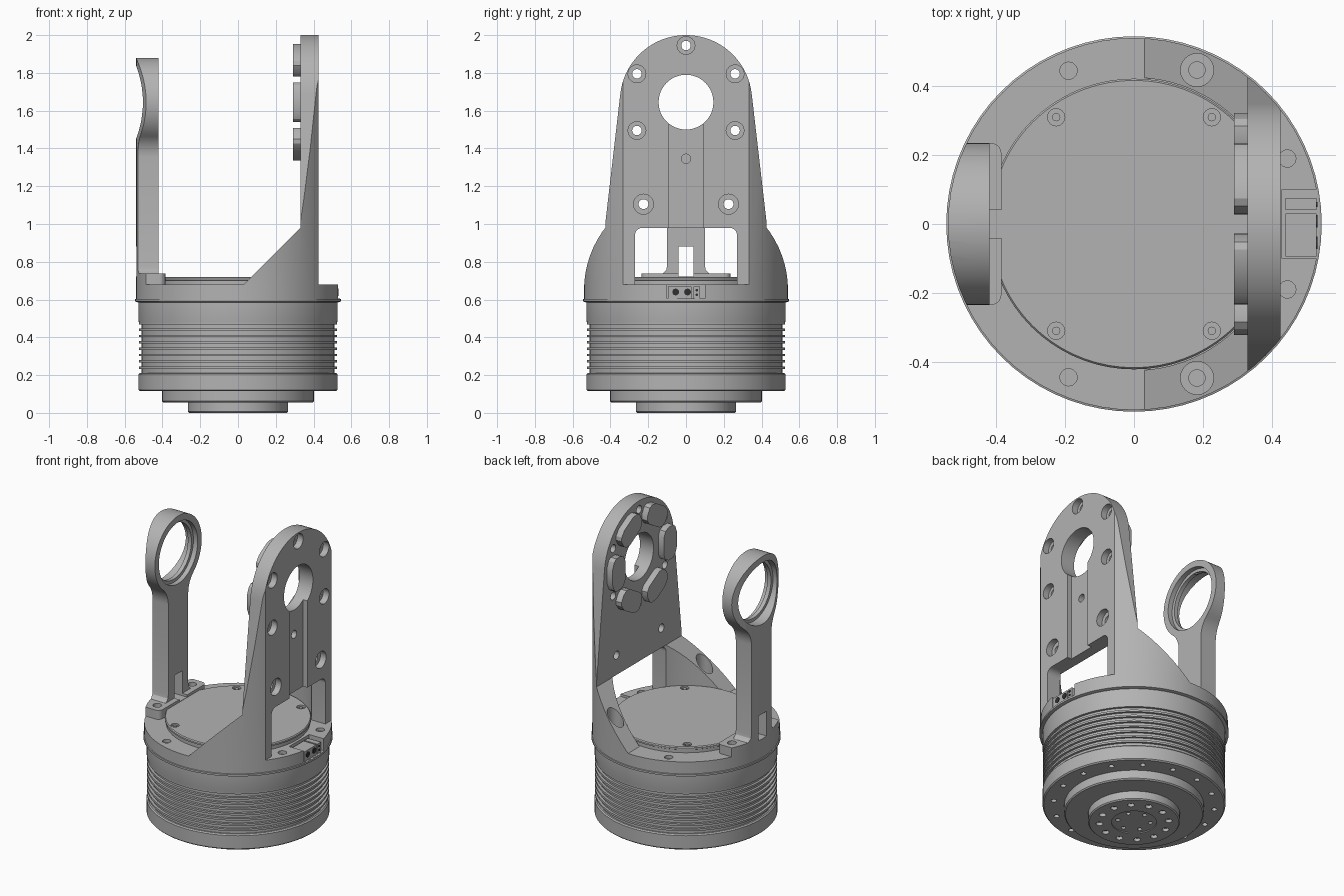
import bpy, bmesh
from math import sin, cos, pi, radians
from mathutils import Vector, Matrix

if "Cube" in bpy.data.objects:
    bpy.data.objects.remove(bpy.data.objects["Cube"], do_unlink=True)


def material(name, value):
    m = bpy.data.materials.new(name)
    m.use_nodes = True
    m.diffuse_color = (value, value, value, 1)
    m.node_tree.nodes["Principled BSDF"].inputs["Base Color"].default_value = (value, value, value, 1)
    return m


GREY = material("machined grey", 0.45)
DARK = material("socket black", 0.03)
SEG = 72
R_OUT, R_IN = 0.54, 0.425
HEAD_Z = 1.645


def finish(name, bm, mat=GREY):
    bmesh.ops.recalc_face_normals(bm, faces=bm.faces)
    me = bpy.data.meshes.new(name)
    bm.to_mesh(me)
    bm.free()
    me.materials.append(mat)
    ob = bpy.data.objects.new(name, me)
    bpy.context.collection.objects.link(ob)
    return ob


def prism(name, pts, axis, a, b, mat=GREY):
    """Extrude a flat outline along an axis from a to b."""
    place = {"x": lambda p, t: (t, p[0], p[1]),
             "y": lambda p, t: (p[0], t, p[1]),
             "z": lambda p, t: (p[0], p[1], t)}[axis]
    bm = bmesh.new()
    low = [bm.verts.new(place(p, a)) for p in pts]
    high = [bm.verts.new(place(p, b)) for p in pts]
    bm.faces.new(low)
    bm.faces.new(high)
    n = len(pts)
    for i in range(n):
        j = (i + 1) % n
        bm.faces.new((low[i], low[j], high[j], high[i]))
    return finish(name, bm, mat)


def arc(cx, cy, r, a0, a1, n):
    return [(cx + r * cos(radians(a0 + (a1 - a0) * i / n)),
             cy + r * sin(radians(a0 + (a1 - a0) * i / n))) for i in range(n + 1)]


def disc(name, cx, cy, r, axis, a, b, n=24, mat=GREY):
    return prism(name, arc(cx, cy, r, 0, 360, n)[:-1], axis, a, b, mat)


def box(name, x, y, z, mat=GREY):
    return prism(name, [(x[0], y[0]), (x[1], y[0]), (x[1], y[1]), (x[0], y[1])], "z", *z, mat)


def mirrored(half):
    """Close a right-hand outline with its mirror image."""
    return half + [(-u, v) for u, v in reversed(half) if abs(u) > 1e-5]


def combine(ob, tool, op="DIFFERENCE"):
    """Apply a boolean and throw the tool away."""
    mod = ob.modifiers.new("bool", "BOOLEAN")
    mod.object, mod.operation, mod.solver = tool, op, "EXACT"
    dg = bpy.context.evaluated_depsgraph_get()
    me = bpy.data.meshes.new_from_object(ob.evaluated_get(dg))
    ob.modifiers.clear()
    ob.data = me
    bpy.data.objects.remove(tool, do_unlink=True)


def lathe(name, profile):
    bm = bmesh.new()
    rings = [[bm.verts.new((r * cos(2 * pi * i / SEG), r * sin(2 * pi * i / SEG), z))
              for i in range(SEG)] for r, z in profile]
    for p, q in zip(rings, rings[1:]):
        for i in range(SEG):
            j = (i + 1) % SEG
            bm.faces.new((p[i], p[j], q[j], q[i]))
    bm.faces.new(rings[0])
    bm.faces.new(rings[-1])
    return finish(name, bm)


def limit(ob):
    combine(ob, disc("limit", 0, 0, R_OUT, "z", -1, 3, SEG), "INTERSECT")


def bolt_hole(ob, u, v, axis, top, depth, r, direction=-1):
    combine(ob, disc("hole", u, v, r, axis, *sorted((top - direction * 0.2, top + direction * depth))))


# Motor body with stepped hub and cooling fins
profile = [(0.258, 0), (0.265, 0.007), (0.265, 0.055), (0.395, 0.055), (0.402, 0.062),
           (0.402, 0.115), (0.52, 0.115), (0.527, 0.122), (0.527, 0.205), (0.52, 0.212)]
for i in range(8):
    z = 0.212 + i * 0.0335
    profile += [(0.51, z), (0.51, z + 0.021), (0.525, z + 0.021), (0.525, z + 0.0335)]
profile += [(0.527, 0.488), (0.527, 0.585)]
body = lathe("motor_body", profile)

# Hub and flange bolts on the underside
for count, radius, size, z in ((12, 0.2, 0.02, 0), (6, 0.095, 0.013, 0), (16, 0.465, 0.016, 0.115)):
    for i in range(count):
        a = 2 * pi * (i + 0.5) / count
        u, v = radius * cos(a), radius * sin(a)
        bolt_hole(body, u, v, "z", z, 0.02, size, 1)
combine(body, lathe("hub_groove", [(0.13, -0.01), (0.13, 0.006)]))

# Mounting ring with a notch for the connector
ring = lathe("mounting_ring", [(0.53, 0.585), (0.545, 0.59), (0.545, 0.602), (R_OUT, 0.604), (R_OUT, 0.68)])
combine(ring, box("notch", (0.43, 0.7), (-0.1, 0.1), (0.605, 0.8)))
for u, v in ((-0.19, 0.445), (0.445, 0.19)):
    for s in (-1, 1):
        bolt_hole(ring, u, s * v, "z", 0.68, 0.02, 0.025)

# Round cover plate
cover = lathe("cover_plate", [(0.415, 0.67), (0.415, 0.7), (0.422, 0.704), (0.422, 0.714), (0.417, 0.72)])
for sx in (-1, 1):
    for sy in (-1, 1):
        bolt_hole(cover, sx * 0.226, sy * 0.31, "z", 0.72, 0.012, 0.025)
        disc("cover_screw", sx * 0.226, sy * 0.31, 0.012, "z", 0.7, 0.716, 12)

# Cable connector
box("connector_large", (0.44, 0.53), (-0.095, 0.03), (0.605, 0.668))
box("connector_small", (0.44, 0.53), (0.04, 0.075), (0.605, 0.668))
for y, z, r in ((-0.055, 0.64, 0.018), (0.008, 0.64, 0.018), (0.057, 0.65, 0.007), (0.057, 0.625, 0.007)):
    disc("connector_socket", y, z, r, "x", 0.528, 0.533, 16, DARK)

# Main arm: gusset and plate cut from one round block
arm = prism("main_arm", [(0.03, 0.68), (0.33, 0.98), (0.33, 2.1), (0.425, 2.1), (0.425, 0.68)], "y", -0.7, 0.7)
outline = mirrored([(0.6, 0.6), (0.6, 0.98), (0.43, 0.98)] + arc(0, 1.65, 0.35, 7, 90, 20))
combine(arm, prism("outline", outline, "x", 0, 0.6), "INTERSECT")
limit(arm)
combine(arm, disc("inner_bore", 0, 0, R_IN, "z", 0.5, 0.98, SEG))
window = mirrored([(0.27, 0.6)] + arc(0.23, 0.94, 0.04, 0, 90, 6))
combine(arm, prism("window", window, "x", 0.2, 0.6))
combine(arm, box("channel", (0.395, 0.6), (-0.09, 0.09), (0.9, 1.6)))
combine(arm, disc("shaft_hole", 0, HEAD_Z, 0.145, "x", 0.2, 0.6, 48))
combine(arm, disc("pin_hole", 0, HEAD_Z - 0.3, 0.025, "x", 0.2, 0.6))
for a in (90, 30, 150, 210, 330):
    u, v = 0.3 * cos(radians(a)), HEAD_Z + 0.3 * sin(radians(a))
    bolt_hole(arm, u, v, "x", 0.425, 0.04, 0.047)
    bolt_hole(arm, u, v, "x", 0.425, 0.3, 0.025)
for s in (-1, 1):
    bolt_hole(arm, s * 0.225, 1.105, "x", 0.425, 0.04, 0.053)
    bolt_hole(arm, s * 0.225, 1.105, "x", 0.425, 0.3, 0.026)
    combine(arm, disc("gusset_bore", 0.183, s * 0.447, 0.048, "z", 0.7, 1.2))
    disc("gusset_bolt", 0.183, s * 0.447, 0.025, "z", 0.68, 0.715)

# Six raised pads around the shaft hole
shield = mirrored([(0.06, 0.195), (0.09, 0.21), (0.105, 0.24), (0.105, 0.285), (0.09, 0.305), (0.05, 0.322)])
for k in range(6):
    turn = Matrix.Rotation(radians(60 * k - 90), 2)
    pts = [tuple(turn @ Vector(p) + Vector((0, HEAD_Z))) for p in shield]
    prism("pad", pts, "x", 0.29, 0.335)

# Support arm: column flaring into a bearing ring
side = [(0.14, 0.73), (0.118, 0.742), (0.104, 0.758), (0.1, 0.78)]
side += arc(0.25, 1.352, 0.15, 180, 130.5, 10) + arc(0, HEAD_Z, 0.235, -45, 90, 24)
support = prism("support_arm", mirrored(side), "x", -0.7, -0.42)
limit(support)
combine(support, disc("bearing_bore", 0, HEAD_Z, 0.175, "x", -0.8, -0.2, 48))
for a, b in ((-0.45, -0.2), (-0.8, -0.475)):
    combine(support, disc("bearing_step", 0, HEAD_Z, 0.195, "x", a, b, 48))
combine(support, box("cable_slot", (-0.8, -0.2), (-0.04, 0.04), (0.6, 0.88)))

# Support foot with rounded front corners
half = [(0.235, 0.7)] + arc(0.205, 0.415, 0.03, 0, -90, 6)
foot = prism("support_foot", [(-v, u) for u, v in mirrored(half)], "z", 0.68, 0.737)
limit(foot)
combine(foot, box("foot_slot", (-0.8, -0.2), (-0.04, 0.04), (0.722, 0.8)))
for s in (-1, 1):
    bolt_hole(foot, -0.445, s * 0.175, "z", 0.737, 0.03, 0.026)

# Smooth round walls, keep machined edges sharp
bpy.ops.object.select_all(action="DESELECT")
for ob in bpy.context.collection.objects:
    if ob.type == "MESH":
        ob.select_set(True)
        bpy.context.view_layer.objects.active = ob
bpy.ops.object.shade_smooth_by_angle(angle=radians(28))
